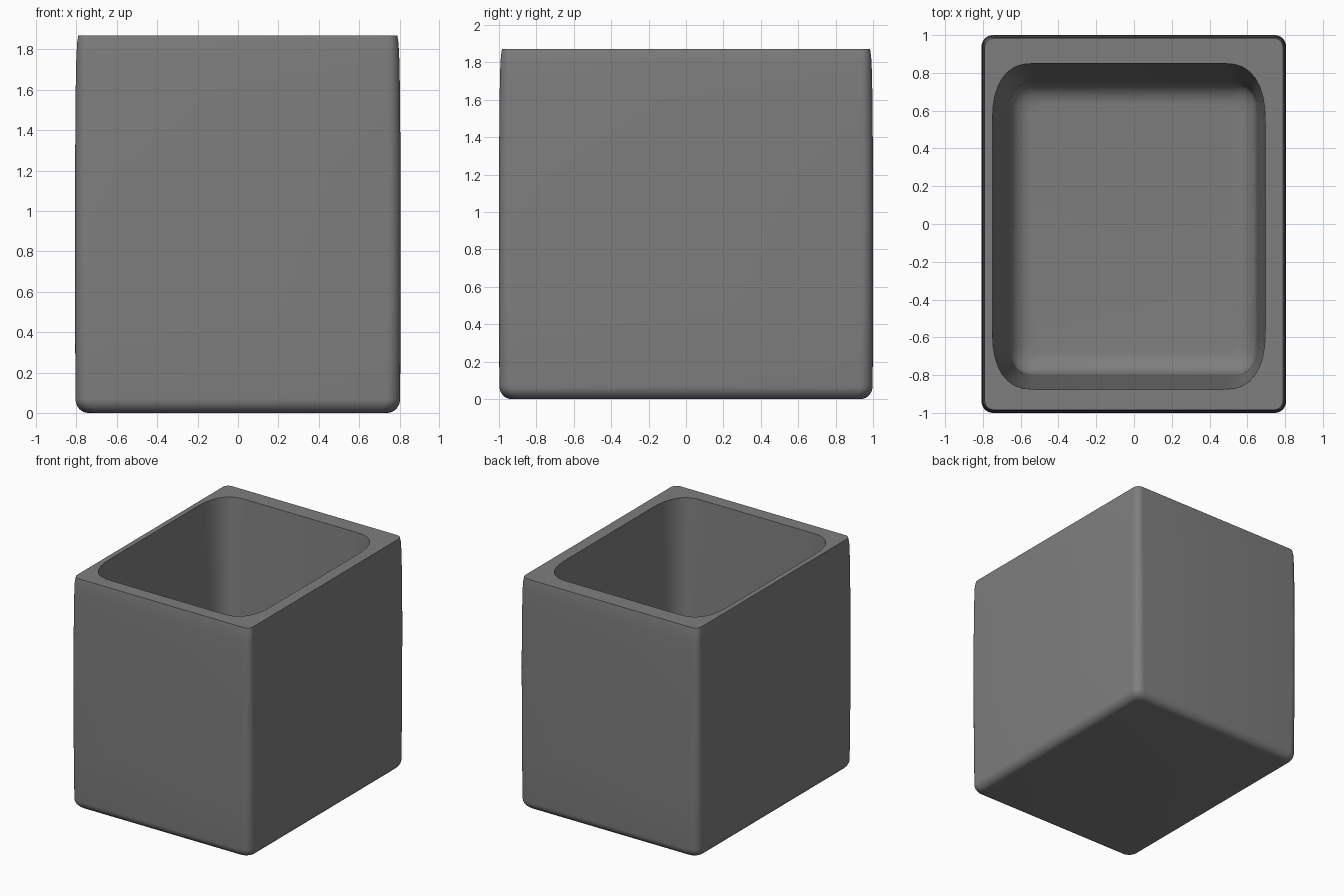
import bpy, bmesh, math

if "Cube" in bpy.data.objects:
    bpy.data.objects.remove(bpy.data.objects["Cube"])

SEG = 8  # steps per rounded corner


def ring(bm, z, box, d, rx, ry, power=2.0):
    """Rounded rectangle loop at height z, inset by d, with superellipse corners."""
    x0, x1, y0, y1 = box[0] + d, box[1] - d, box[2] + d, box[3] - d
    corners = [(x1 - rx, y1 - ry), (x0 + rx, y1 - ry), (x0 + rx, y0 + ry), (x1 - rx, y0 + ry)]
    verts = []
    for i, (cx, cy) in enumerate(corners):
        for k in range(SEG + 1):
            a = math.pi / 2 * (i + k / SEG)
            c, s = math.cos(a), math.sin(a)
            px = math.copysign(abs(c) ** (2 / power), c)
            py = math.copysign(abs(s) ** (2 / power), s)
            verts.append(bm.verts.new((cx + rx * px, cy + ry * py, z)))
    return verts


def lerp(a, b, t):
    return [p + (q - p) * t for p, q in zip(a, b)]


bm = bmesh.new()
rings = []

# Outer shell: rounded base, nearly straight walls, crisp top edge
outer = (-0.807, 0.805, -1.0, 1.0)
R = 0.07
for k in range(9):
    a = math.pi / 2 * k / 8
    rings.append(ring(bm, R * (1 - math.cos(a)), outer,
                      R * (1 - math.sin(a)) * 0.9 + 0.002, 0.07, 0.07))
for z, d, r in [(0.5, 0.0, 0.065), (1.2, 0.0, 0.06), (1.6, 0.003, 0.058),
                (1.75, 0.006, 0.055), (1.83, 0.010, 0.05), (1.87, 0.016, 0.05)]:
    rings.append(ring(bm, z, outer, d, r, r))

# Cavity: rim edge, tapered walls, filleted floor
mouth = (-0.75, 0.695, -0.875, 0.85)
base = (-0.66, 0.65, -0.80, 0.75)
FLOOR, F = 0.15, 0.12
TOP, LOW = 1.87, FLOOR + F
for z in (1.87, 1.85, 1.5, 1.0, 0.6):
    t = (TOP - z) / (TOP - LOW)
    rings.append(ring(bm, z, lerp(mouth, base, t), 0,
                      0.22 - 0.08 * t, 0.32 - 0.16 * t, 2.5))
for k in range(9):
    a = math.pi / 2 * k / 8
    r = 0.01 * (8 - k)
    rings.append(ring(bm, FLOOR + F * (1 - math.sin(a)), base, F * (1 - math.cos(a)),
                      0.06 + r, 0.08 + r, 2.5))

# Skin the loops and cap the underside and floor
n = len(rings[0])
for a, b in zip(rings, rings[1:]):
    for i in range(n):
        j = (i + 1) % n
        bm.faces.new((a[i], a[j], b[j], b[i]))
bm.faces.new(rings[0][::-1])
bm.faces.new(rings[-1])
bmesh.ops.recalc_face_normals(bm, faces=bm.faces)

mesh = bpy.data.meshes.new("open_box")
bm.to_mesh(mesh)
bm.free()
box = bpy.data.objects.new("open_box", mesh)
bpy.context.collection.objects.link(box)

# Dark grey finish
mat = bpy.data.materials.new("dark_grey")
mat.diffuse_color = (0.21, 0.21, 0.21, 1)
mat.use_nodes = True
mat.node_tree.nodes["Principled BSDF"].inputs["Base Color"].default_value = mat.diffuse_color
mesh.materials.append(mat)

bpy.context.view_layer.objects.active = box
box.select_set(True)
bpy.ops.object.shade_smooth_by_angle(angle=math.radians(35))
